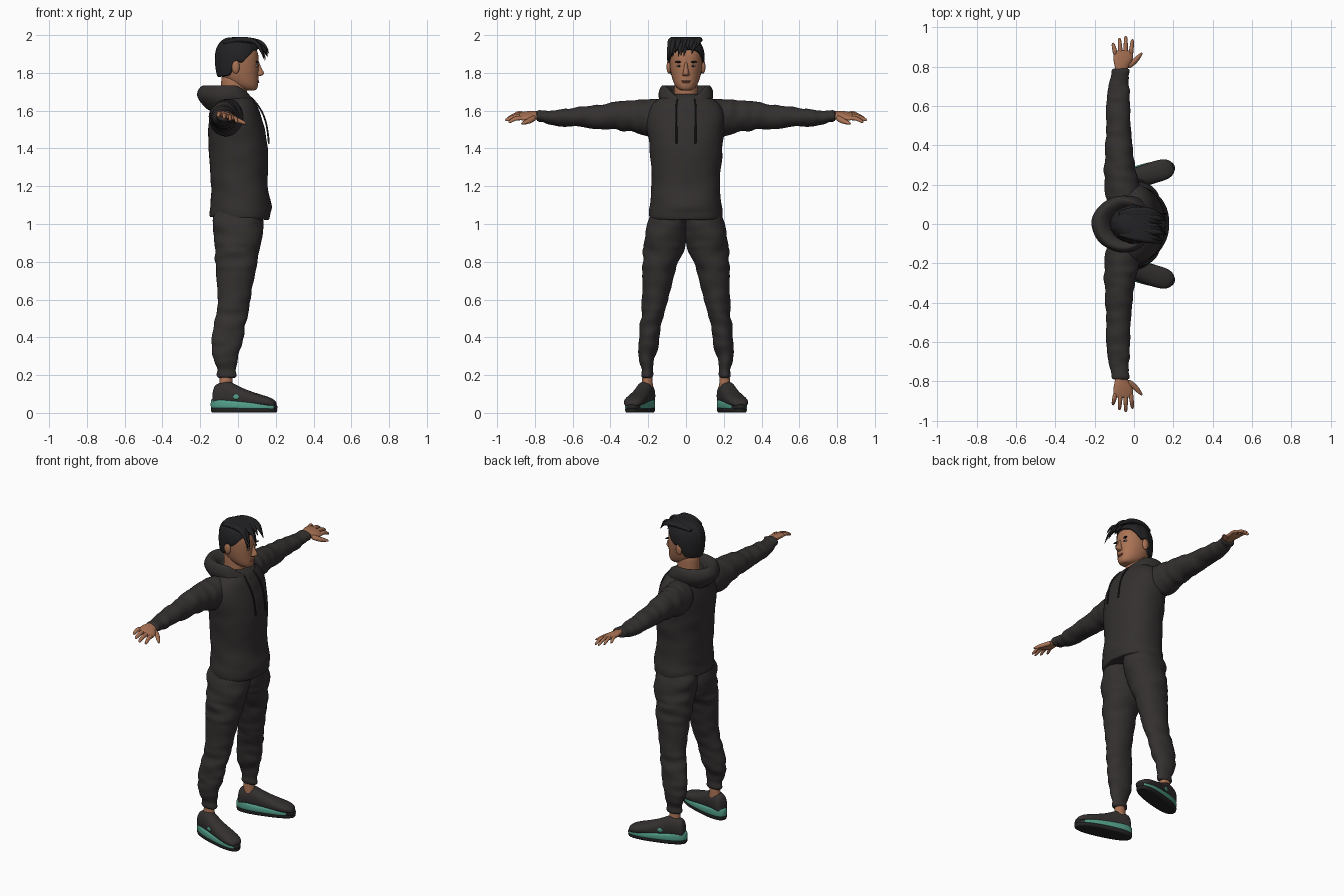
import bpy, bmesh, math, random
from mathutils import Vector, noise

random.seed(4)
if "Cube" in bpy.data.objects:
    bpy.data.objects.remove(bpy.data.objects["Cube"])


def material(name, r, g, b):
    m = bpy.data.materials.new(name)
    m.use_nodes = True
    m.diffuse_color = (r, g, b, 1)
    bsdf = m.node_tree.nodes["Principled BSDF"]
    bsdf.inputs["Base Color"].default_value = (r, g, b, 1)
    bsdf.inputs["Roughness"].default_value = 0.8
    return m


cloth = material("charcoal cloth", .034, .029, .029)
skin = material("tan skin", .40, .17, .09)
hair_mat = material("black hair", .016, .016, .018)
rubber = material("black rubber", .018, .017, .018)
teal = material("teal foam", .085, .34, .25)
lip_mat = material("lip brown", .30, .10, .065)
eye_mat = material("eye white", .45, .38, .33)


def finish(obj, mat, levels=1, angle=60):
    obj.data.materials.append(mat)
    if levels:
        obj.modifiers.new("Subdivision", "SUBSURF").levels = levels
        obj.modifiers[-1].render_levels = levels
    bpy.ops.object.select_all(action="DESELECT")
    obj.select_set(True)
    bpy.context.view_layer.objects.active = obj
    bpy.ops.object.shade_smooth_by_angle(angle=math.radians(angle))
    return obj


def skin_rings(name, rings, mat, levels=1):
    """Bridge closed loops of points and cap both ends."""
    bm = bmesh.new()
    loops = [[bm.verts.new(p) for p in r] for r in rings]
    for a, b in zip(loops, loops[1:]):
        for i in range(len(a)):
            j = (i + 1) % len(a)
            bm.faces.new((a[i], a[j], b[j], b[i]))
    bm.faces.new(loops[0])
    bm.faces.new(loops[-1])
    bmesh.ops.recalc_face_normals(bm, faces=bm.faces)
    mesh = bpy.data.meshes.new(name)
    bm.to_mesh(mesh)
    bm.free()
    obj = bpy.data.objects.new(name, mesh)
    bpy.context.collection.objects.link(obj)
    return finish(obj, mat, levels)


def spline(a, b, c, d, t):
    return b + (c - a) * (t / 2) + (a * 2 - b * 5 + c * 4 - d) * (t * t / 2) + (b * 3 - a - c * 3 + d) * (t ** 3 / 2)


def loft(name, frames, mat, n=20, steps=2, power=2.0, fold=0, grain=(18, 18, 18), warp=None, levels=1):
    """Frames are (centre, half axis, half axis); fold adds cloth wrinkles."""
    rows, last = [], len(frames) - 1
    for i in range(last):
        ids = (max(i - 1, 0), i, i + 1, min(i + 2, last))
        for k in range(steps):
            rows.append([spline(*(frames[q][e] for q in ids), k / steps) for e in range(3)])
    rows.append(frames[-1])
    rings = []
    for c, u, v in rows:
        ring = []
        for i in range(n):
            a = math.tau * i / n
            x, y = (math.copysign(abs(f(a)) ** (2 / power), f(a)) for f in (math.cos, math.sin))
            p = c + u * x + v * y
            if fold:
                q = Vector(s * g for s, g in zip(p, grain))
                p += (p - c).normalized() * fold * noise.noise(q)
            ring.append(warp(p) if warp else p)
        rings.append(ring)
    return skin_rings(name, rings, mat, levels)


def level(z, x0, x1, y0, y1):
    return (Vector(((x0 + x1) / 2, (y0 + y1) / 2, z)), Vector(((x1 - x0) / 2, 0, 0)), Vector((0, (y1 - y0) / 2, 0)))


def cross(y, x0, x1, z0, z1):
    return (Vector(((x0 + x1) / 2, y, (z0 + z1) / 2)), Vector(((x1 - x0) / 2, 0, 0)), Vector((0, 0, (z1 - z0) / 2)))


def tube(name, points, radii, mat, n=8, warp=None, flat=1.0):
    pts = [Vector(p) for p in points]
    frames = []
    for i, p in enumerate(pts):
        d = (pts[min(i + 1, len(pts) - 1)] - pts[max(i - 1, 0)]).normalized()
        side = d.cross(Vector((0, 0, 1)) if abs(d.z) < .9 else Vector((1, 0, 0))).normalized()
        frames.append((p, side * radii[i], d.cross(side) * radii[i] * flat))
    return loft(name, frames, mat, n=n, warp=warp)


def ball(name, loc, size, mat, yaw=0):
    bpy.ops.mesh.primitive_uv_sphere_add(segments=20, ring_count=12, radius=1, location=loc, rotation=(0, 0, yaw))
    obj = bpy.context.object
    obj.name, obj.scale = name, size
    return finish(obj, mat, 0)


# Hoodie body, with a hem that dips at the front
torso = [(1.035, -.12, .14, .165), (1.03, -.145, .165, .187), (1.07, -.148, .172, .192), (1.11, -.145, .178, .19),
         (1.2, -.145, .158, .184), (1.3, -.15, .16, .184), (1.4, -.155, .16, .194), (1.5, -.16, .145, .205),
         (1.58, -.15, .12, .205), (1.63, -.135, .1, .18), (1.665, -.11, .08, .14), (1.69, -.08, .05, .08)]
loft("hoodie_body", [level(z, a, b, -w, w) for z, a, b, w in torso], cloth, n=32, steps=3, power=2.2, fold=.008,
     grain=(8, 8, 14), warp=lambda p: p - Vector((0, 0, .05 * p.x * (p.z < 1.2))))

# Hood lying round the neck, dropping to a notch at the front
def hood_drop(p):
    t = min(max((p.x + .01) / .1, 0), 1)
    return p - Vector((0, 0, .085 * t ** 1.5))

hood = [(1.59, -.15, .115, .11), (1.65, -.205, .12, .14), (1.69, -.217, .11, .146), (1.725, -.2, .095, .135),
        (1.735, -.175, .08, .115), (1.71, -.135, .068, .088), (1.66, -.115, .06, .075)]
loft("hood", [level(z, a, b, -w, w) for z, a, b, w in hood], cloth, n=32, fold=.006, warp=hood_drop)

# Neck and head
neck = [(1.6, -.09, .05, .07), (1.7, -.09, .048, .063), (1.8, -.09, .05, .064)]
loft("neck", [level(z, a, b, -w, w) for z, a, b, w in neck], skin)
head = [(1.707, .045, .085, .018), (1.714, .01, .1, .04), (1.74, -.05, .108, .062), (1.78, -.085, .108, .076),
        (1.82, -.103, .11, .084), (1.86, -.112, .11, .088), (1.9, -.112, .108, .087), (1.94, -.1, .09, .078),
        (1.97, -.065, .055, .05)]
loft("head", [level(z, a, b, -w, w) for z, a, b, w in head], skin, n=28, power=2.15)
nose = [(1.86, .112, .008), (1.83, .122, .011), (1.803, .138, .016), (1.79, .135, .02), (1.782, .115, .014)]
loft("nose", [level(z, .085, x, -w, w) for z, x, w in nose], skin, n=14)
ball("upper_lip", (.104, 0, 1.757), (.008, .025, .004), lip_mat)
ball("lower_lip", (.104, 0, 1.75), (.009, .02, .005), lip_mat)
for s, side in ((1, "left"), (-1, "right")):
    ball(side + "_ear", (-.012, s * .09, 1.832), (.021, .013, .036), skin)
    ball(side + "_eye", (.097, s * .036, 1.837), (.009, .015, .006), eye_mat, -s * .3)
    ball(side + "_iris", (.104, s * .036, 1.837), (.004, .006, .006), hair_mat, -s * .3)
    ball(side + "_eyebrow", (.1, s * .038, 1.858), (.009, .023, .005), hair_mat, -s * .35)

# Hair cap, whose lower edge runs over the forehead, sideburns, ears and nape
EDGE = [(-1, 1.775), (-.35, 1.785), (-.1, 1.868), (.05, 1.868), (.15, 1.845), (.4, 1.875), (.75, 1.915), (1.01, 1.925)]

def edge_height(c):
    for (a, za), (b, zb) in zip(EDGE, EDGE[1:]):
        if c <= b:
            return za + (zb - za) * (c - a) / (b - a)

def hair_ring(t, shrink=1.0):
    ring = []
    for i in range(48):
        a = math.tau * i / 48
        z = 1.992 - (1.992 - edge_height(math.cos(a))) * (1 - math.cos(t * math.pi / 2))
        h = (z - 1.87) / .125
        r = (1 - h ** 2.5) ** .4 if h > 0 else 1 - .2 * h * h
        r *= shrink * (1 + .05 * noise.noise(Vector((3 * math.cos(a), 9 * math.sin(a), t))))
        ring.append(Vector((-.003 + .12 * r * math.cos(a), .099 * r * math.sin(a), z)))
    return ring

skin_rings("hair_cap", [hair_ring(k / 10) for k in range(1, 11)] + [hair_ring(1, .88)], hair_mat)

# Locks swept forward and to one side
for i in range(11):
    y = -.07 + .0145 * i
    reach = random.uniform(-.02, .012)
    drop = random.uniform(-.02, .02)
    path = [(-.08, y * .7, 1.955), (-.01, y * .9, 1.975), (.07, y - .008, 1.972), (.125 + reach, y - .018, 1.95 + drop / 2),
            (.155 + reach, y - .03, 1.895 + drop + y * .25)]
    tube("hair_lock", path, (.012, .021, .02, .013, .001), hair_mat, flat=.8)

# Arms, hands, legs and shoes on both sides
for s, side in ((1, "left"), (-1, "right")):
    def mirror(p, s=s):
        return Vector((p.x, s * p.y, p.z))

    arm = [(.1, -.13, .05, 1.47, 1.665), (.2, -.155, .03, 1.465, 1.662), (.3, -.15, .005, 1.487, 1.655),
           (.42, -.145, -.01, 1.502, 1.635), (.55, -.142, -.018, 1.512, 1.622), (.66, -.138, -.022, 1.52, 1.612),
           (.74, -.122, -.022, 1.53, 1.606), (.785, -.108, -.024, 1.54, 1.603), (.79, -.095, -.035, 1.55, 1.595)]
    loft(side + "_sleeve", [cross(*r) for r in arm], cloth, n=24, steps=5, fold=.013, grain=(9, 30, 9), warp=mirror)

    # Hand tilts so that the thumb sits lowest
    def tilt(p, s=s):
        return Vector((p.x, s * p.y, p.z - .3 * (p.x + .055)))

    palm = [(.76, -.092, -.035, 1.55, 1.592), (.8, -.098, -.028, 1.553, 1.593), (.83, -.105, -.008, 1.555, 1.592),
            (.865, -.106, -.002, 1.555, 1.587), (.885, -.1, -.012, 1.56, 1.582)]
    loft(side + "_palm", [cross(*r) for r in palm], skin, n=16, power=2.4, warp=tilt)
    for name, x, tip, spread in (("little", -.094, .922, -.012), ("ring", -.068, .946, -.006),
                                 ("middle", -.042, .957, 0), ("index", -.016, .94, .008)):
        pts = [(x, .86, 1.572), (x + spread * .5, (.86 + tip) / 2, 1.573), (x + spread, tip - .008, 1.556),
               (x + spread, tip, 1.553)]
        tube(side + "_" + name + "_finger", pts, (.013, .012, .009, .003), skin, warp=tilt)
    tube(side + "_thumb", [(-.035, .8, 1.57), (.0, .825, 1.565), (.025, .852, 1.562), (.042, .872, 1.56)],
         (.016, .016, .012, .004), skin, warp=tilt)

    leg = [(1.08, -.125, .13, -.01, .175), (1, -.135, .138, -.01, .207), (.9, -.128, .122, -.005, .222),
           (.84, -.122, .11, .022, .228), (.75, -.115, .095, .058, .232), (.6, -.108, .068, .095, .232),
           (.5, -.12, .05, .118, .238), (.4, -.14, .03, .143, .25), (.32, -.135, .008, .155, .255),
           (.25, -.118, -.006, .172, .244), (.2, -.11, -.01, .178, .234), (.185, -.1, -.02, .186, .226)]
    loft(side + "_trouser_leg", [level(*r) for r in leg], cloth, n=24, steps=5, fold=.012, grain=(9, 9, 24), warp=mirror)
    ankle = [(.08, -.1, -.02, .17, .24), (.14, -.1, -.028, .175, .235), (.22, -.095, -.03, .178, .23)]
    loft(side + "_ankle", [level(*r) for r in ankle], skin, warp=mirror)

    # Shoe, made along its own length and turned outwards
    def place(p, s=s):
        c, d = math.cos(.28), math.sin(.28)
        return Vector((.032 + p.x * c - p.y * d, s * (.243 + p.x * d + p.y * c), p.z))

    upper = [(-.17, .02, .1), (-.16, .038, .145), (-.13, .045, .16), (-.085, .047, .168), (-.05, .048, .152),
             (0, .051, .128), (.06, .055, .107), (.11, .055, .092), (.15, .047, .078), (.175, .025, .06)]
    frames = [(Vector((x, 0, (.03 + z) / 2)), Vector((0, w, 0)), Vector((0, 0, (z - .03) / 2))) for x, w, z in upper]
    loft(side + "_shoe_upper", frames, cloth, n=20, power=2.3, warp=place)

    def sole_ring(z, slope, grow):
        return Vector((0, 0, z)), Vector((.18 + grow, 0, -slope)), Vector((0, .054 + grow, 0))

    loft(side + "_outsole", [sole_ring(.001, 0, -.012), sole_ring(.004, 0, 0), sole_ring(.024, .003, .003),
                             sole_ring(.03, .003, -.01)], rubber, n=32, power=2.5, warp=place)
    mid = loft(side + "_midsole", [sole_ring(.022, .003, -.004), sole_ring(.026, .003, .003), sole_ring(.053, .014, .002),
                                   sole_ring(.06, .015, -.006)], teal, n=32, power=2.5, warp=place)
    # Dark bumper at the toe end
    mid.data.materials.append(rubber)
    for f in mid.data.polygons:
        if f.center.x > .185:
            f.material_index = 1
    spot = place(Vector((-.03, .049, .085)))
    ball(side + "_shoe_accent", spot, (.017, .004, .013), teal, s * .28)

    # Drawstring hanging down the chest
    cord = [(.075, .045, 1.665), (.112, .052, 1.62), (.142, .052, 1.56), (.157, .05, 1.49), (.164, .05, 1.42)]
    tube(side + "_drawstring", cord, (.005, .005, .005, .005, .006), rubber, warp=mirror)
